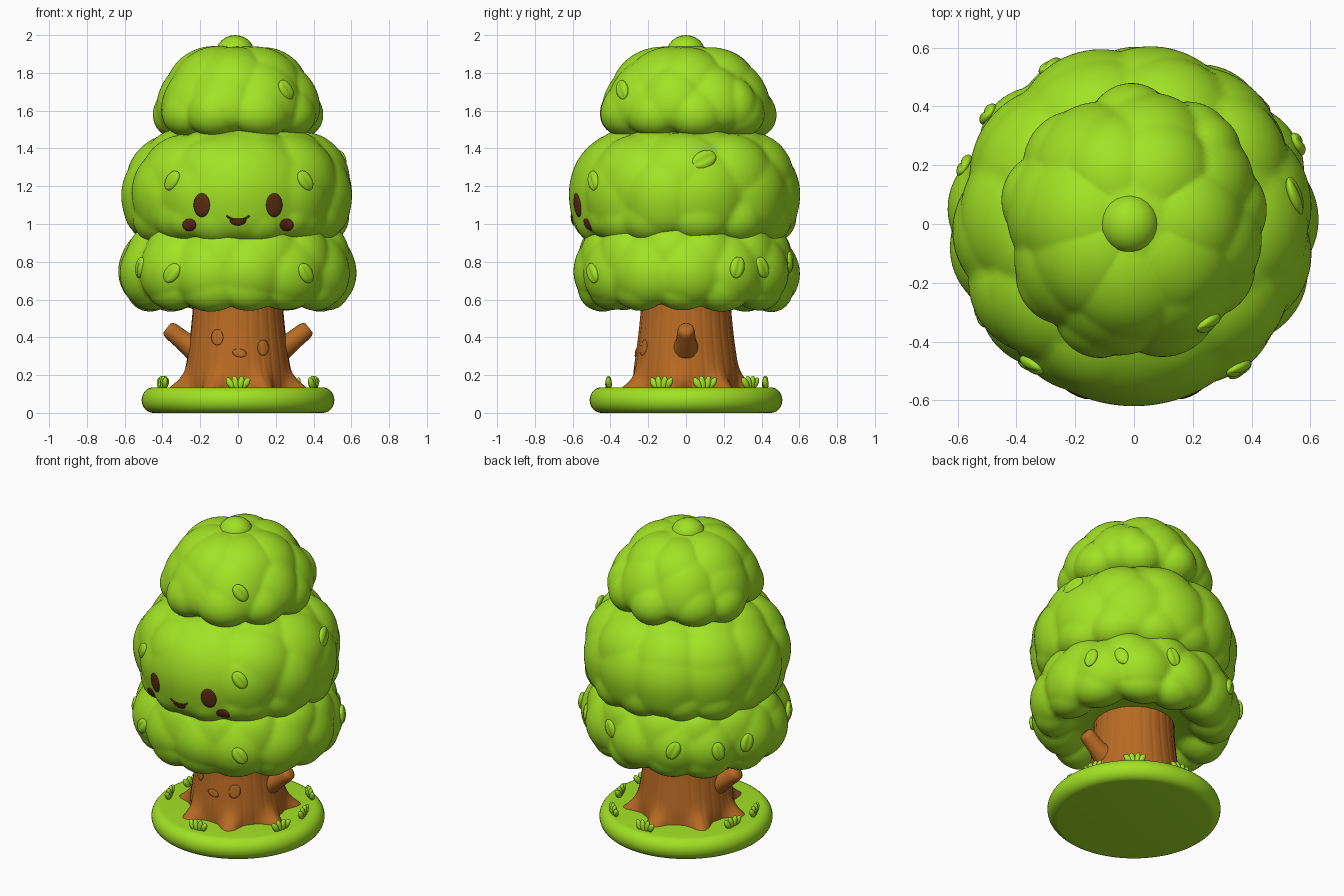
import bpy, bmesh, math, random
from math import sin, cos, pi, radians, exp
from mathutils import Vector, Matrix
from mathutils.bvhtree import BVHTree

if "Cube" in bpy.data.objects:
    bpy.data.objects.remove(bpy.data.objects["Cube"])

random.seed(4)


def material(name, col):
    m = bpy.data.materials.new(name)
    m.diffuse_color = (*col, 1)
    m.use_nodes = True
    m.node_tree.nodes["Principled BSDF"].inputs["Base Color"].default_value = m.diffuse_color
    return m


GREEN = material("leaf green", (0.36, 0.76, 0.018))
BARK = material("bark brown", (0.48, 0.145, 0.017))
DARK = material("dark brown", (0.11, 0.028, 0.006))
BLUSH = material("reddish brown", (0.135, 0.026, 0.008))


def grid(bm, nu, nv, f):
    """Closed-around-u surface; f(u, v) with u, v in 0..1."""
    rows = [[bm.verts.new(f(i / nu, j / nv)) for i in range(nu)] for j in range(nv + 1)]
    for j in range(nv):
        for i in range(nu):
            k = (i + 1) % nu
            bm.faces.new((rows[j][i], rows[j][k], rows[j + 1][k], rows[j + 1][i]))


def finish(bm, name, mat):
    """Weld, smooth and link; returns a BVH tree for placing details on it."""
    bmesh.ops.remove_doubles(bm, verts=bm.verts, dist=1e-5)
    bmesh.ops.recalc_face_normals(bm, faces=bm.faces)
    for f in bm.faces:
        f.smooth = True
    tree = BVHTree.FromBMesh(bm)
    me = bpy.data.meshes.new(name)
    bm.to_mesh(me)
    bm.free()
    me.materials.append(mat)
    bpy.context.collection.objects.link(bpy.data.objects.new(name, me))
    return tree


def spline(pts, t):
    """Catmull-Rom point on an (r, z) profile."""
    n = len(pts) - 1
    i = min(int(t * n), n - 1)
    s = t * n - i
    a, b, c, d = (Vector(pts[max(0, min(n, i + k))]) for k in (-1, 0, 1, 2))
    return 0.5 * (2 * b + (c - a) * s + (2 * a - 5 * b + 4 * c - d) * s * s
                  + (3 * b - a - 3 * c + d) * s ** 3)


def turn(p, a, sy=1):
    return Vector((p[0] * cos(a), p[0] * sin(a) * sy, p[1]))


def ellipsoid(bm, mat, groove=0.0):
    """Unit ball through a matrix, with an optional crease along local y."""
    def f(u, v):
        a, b = 2 * pi * u, pi * v
        p = Vector((sin(b) * cos(a), cos(b), sin(b) * sin(a)))
        if p.z > 0:
            p.z -= groove * exp(-(p.x / 0.22) ** 2) * p.z
        return mat @ p
    grid(bm, 24, 12, f)


def foliage(name, prof, rows, extra=(), nub=None, sy=1):
    """Lathed puff covered in rounded lobes. rows: (count, profile index, size, height, phase)."""
    n = len(prof) - 1
    bumps = list(extra)
    for count, idx, size, h, ph in rows:
        for k in range(count):
            a = 2 * pi * (k + ph + random.uniform(-.15, .15)) / count
            t = (idx + random.uniform(-.25, .25)) / n
            bumps.append((turn(spline(prof, t), a), size * random.uniform(.9, 1.1),
                          h * random.uniform(.85, 1.05)))

    def f(u, v):
        p = spline(prof, v)
        if v in (0, 1):
            return turn(p, 0)
        d = spline(prof, min(1, v + .01)) - spline(prof, max(0, v - .01))
        nrm = Vector((d.y, -d.x)).normalized()
        q = turn(p, 2 * pi * u)
        h = 0
        for c, size, top_h in bumps:
            e = q - c
            e.z *= .75  # lobes are a little taller than wide
            h = max(h, top_h * (1 - e.length_squared / size ** 2))
        p = p + nrm * h
        return turn((max(0.001, p.x), p.y), 2 * pi * u, sy)
    bm = bmesh.new()
    grid(bm, 160, 64, f)
    if nub:
        ellipsoid(bm, nub)
    return finish(bm, name, GREEN)


# Three foliage tiers
low = foliage("lower_foliage",
              [(0, .64), (.25, .63), (.40, .605), (.50, .605), (.55, .655), (.57, .74),
               (.555, .83), (.52, .91), (.45, .97), (.3, 1.0), (0, 1.0)],
              [(13, 3, .16, .065, 0), (13, 5, .19, .065, .1), (12, 6.9, .18, .055, .5)],
              sy=.96)
mid = foliage("middle_foliage",
              [(0, .95), (.3, .945), (.45, .95), (.525, .995), (.55, 1.09), (.553, 1.2),
               (.52, 1.31), (.445, 1.4), (.35, 1.45), (.2, 1.47), (0, 1.47)],
              [(13, 2.7, .16, .06, .25), (11, 4.6, .22, .062, .5), (10, 6.4, .22, .06, 0),
               (8, 7.8, .2, .05, .3)],
              extra=[(Vector((0, -.553, 1.15)), .50, .064)]
              + [(Vector((x, -.49, .96)), .17, .07) for x in (-.33, -.12, .12, .33)])
top = foliage("upper_foliage",
              [(0, 1.5), (.2, 1.495), (.31, 1.50), (.38, 1.54), (.395, 1.61), (.36, 1.72),
               (.295, 1.82), (.205, 1.89), (.1, 1.935), (0, 1.95)],
              [(9, 3.3, .16, .065, .25), (8, 4.7, .19, .05, .75), (7, 6.1, .19, .045, .2)],
              extra=[(Vector((.27, .27, 1.64)), .13, .07)],
              nub=Matrix.Translation((-.015, 0, 1.91)) @ Matrix.Diagonal((.1, .1, .09, 1)), sy=1.04)

# Trunk with fine bark grooves and seven flared roots
TRUNK = [(.282, .11), (.28, .2), (.268, .3), (.252, .42), (.24, .55), (.235, .7)]


def trunk_point(u, v):
    a = 2 * pi * u
    p = spline(TRUNK, v)
    root = (.5 + .5 * cos(7 * (a - pi / 2))) ** 2 * .1 * exp(-(max(0, p.y - .12) / .06) ** 1.5)
    return turn((p.x + root - .003 * abs(sin(13 * a)) ** 20, p.y), a)


bm = bmesh.new()
grid(bm, 208, 40, trunk_point)
trunk = finish(bm, "trunk", BARK)


def tube(bm, pts, radii, n=20):
    """Capped tube along points."""
    pts = [Vector(p) for p in pts]
    pts, radii = [pts[0]] + pts + [pts[-1]], [1e-7] + radii + [1e-7]

    def f(u, v):
        j = round(v * (len(pts) - 1))
        d = (pts[min(j + 1, len(pts) - 1)] - pts[max(j - 1, 0)]).normalized()
        e = d.cross(Vector((.03, 1, .02))).normalized()
        g = d.cross(e)
        return pts[j] + (e * cos(2 * pi * u) + g * sin(2 * pi * u)) * radii[j]
    grid(bm, n, len(pts) - 1, f)


# Branch stubs
for s, side in ((-1, "left"), (1, "right")):
    bm = bmesh.new()
    tube(bm, [(s * x, 0, z) for x, z in ((.2, .335), (.245, .352), (.285, .378), (.35, .43),
                                         (.367, .443), (.376, .45))],
         [.085, .066, .052, .047, .042, .03])
    finish(bm, side + "_branch", BARK)

# Rounded grassy base disc
R, T, B = .51, .135, .062
arc = [(R - B + B * sin(pi * k / 16), T / 2 - T / 2 * cos(pi * k / 16)) for k in range(17)]
edge = [(0, 0)] + arc + [(0, T)]
bm = bmesh.new()
grid(bm, 96, len(edge) - 1, lambda u, v: turn(edge[round(v * (len(edge) - 1))], 2 * pi * u))
finish(bm, "grass_base", GREEN)

# Grass tufts
bm = bmesh.new()
for x, y in ((-.40, -.13), (0, -.41), (.40, -.13), (.40, .10), (.28, .34), (0, .42), (-.39, .08)):
    face = math.atan2(y, x) + radians(75)
    for dx, tilt, h in ((-.04, -32, .034), (-.014, -10, .04), (.014, 12, .04), (.04, 34, .034)):
        m = (Matrix.Translation((x, y, T)) @ Matrix.Rotation(face, 4, 'Z')
             @ Matrix.Translation((dx, dx * .3, .022)) @ Matrix.Rotation(radians(tilt), 4, 'Y')
             @ Matrix.Rotation(pi / 2, 4, 'X') @ Matrix.Diagonal((.018, h, .016, 1)))
        ellipsoid(bm, m)
finish(bm, "grass_tufts", GREEN)

# Creased leaf pads: (tier, angle, height, tilt, size)
bm = bmesh.new()
for tree, ang, z, tilt, size in (
        (mid, 234, 1.23, -35, 1), (mid, 306, 1.23, 35, 1), (mid, 10, 1.34, -65, 1.2),
        (top, 307, 1.71, 35, 1), (low, 211, .77, -25, 1), (low, 234, .74, -40, 1),
        (low, 306, .74, 35, 1), (low, 26, .77, -15, 1), (low, 43, .77, 25, 1),
        (low, 74, .80, 20, 1), (low, 118, .77, -25, 1), (low, 143, .76, 10, 1),
        (low, 161, .77, -15, 1)):
    a = radians(ang)
    out = Vector((cos(a), sin(a), 0))
    hit, nrm, _, _ = tree.ray_cast(out * 2 + Vector((0, 0, z)), -out)
    nrm = (nrm + out).normalized()
    side = Vector((0, 0, 1)).cross(nrm).normalized()
    m = Matrix((side, nrm.cross(side), nrm)).transposed().to_4x4()
    m = (Matrix.Translation(hit) @ m @ Matrix.Rotation(radians(tilt), 4, 'Z')
         @ Matrix.Diagonal((.04 * size, .058 * size, .022, 1)))
    ellipsoid(bm, m, .35)
finish(bm, "leaf_pads", GREEN)


def front(tree, x, z, lift=0):
    """Point on the front of a part, lifted toward the viewer."""
    return tree.ray_cast(Vector((x, -2, z)), Vector((0, 1, 0)))[0] - Vector((0, lift, 0))


def patch(name, tree, cx, cz, rx, rz, mat, tilt=0, flat=1.0, thick=.0075):
    """Thin oval plate draped on a surface; flat squashes its upper half."""
    def f(u, v):
        w = 2 * v
        r = 1 - abs(w - 1)
        x, z = rx * r * cos(2 * pi * u), rz * r * sin(2 * pi * u)
        z *= flat if z > 0 else 1
        c, s = cos(radians(tilt)), sin(radians(tilt))
        lift = thick * (1 - .8 * r ** 4) if w <= 1 else -.002
        return front(tree, cx + x * c - z * s, cz + x * s + z * c, lift)
    bm = bmesh.new()
    grid(bm, 32, 16, f)
    finish(bm, name, mat)


# Face
for s, side in ((-1, "left"), (1, "right")):
    patch(side + "_eye", mid, s * .192, 1.10, .043, .063, DARK)
    patch(side + "_cheek", mid, s * .258, .995, .036, .033, BLUSH)
patch("mouth", mid, 0, 1.02, .044, .028, DARK, flat=.3)
bm = bmesh.new()
xs = [-.06 + .01 * k for k in range(13)]
tube(bm, [front(mid, x, 1.024 + .02 * (abs(x) / .06) ** 3, .003) for x in xs], [.005] * 13, 10)
finish(bm, "smile_line", DARK)

# Bark knots
for k, (x, z, rx, rz, t) in enumerate(((-.11, .40, .032, .042, 0), (.008, .317, .038, .022, -10),
                                       (.133, .345, .03, .042, 0))):
    patch("bark_knot_%d" % (k + 1), trunk, x, z, rx, rz, BARK, t, thick=.005)
